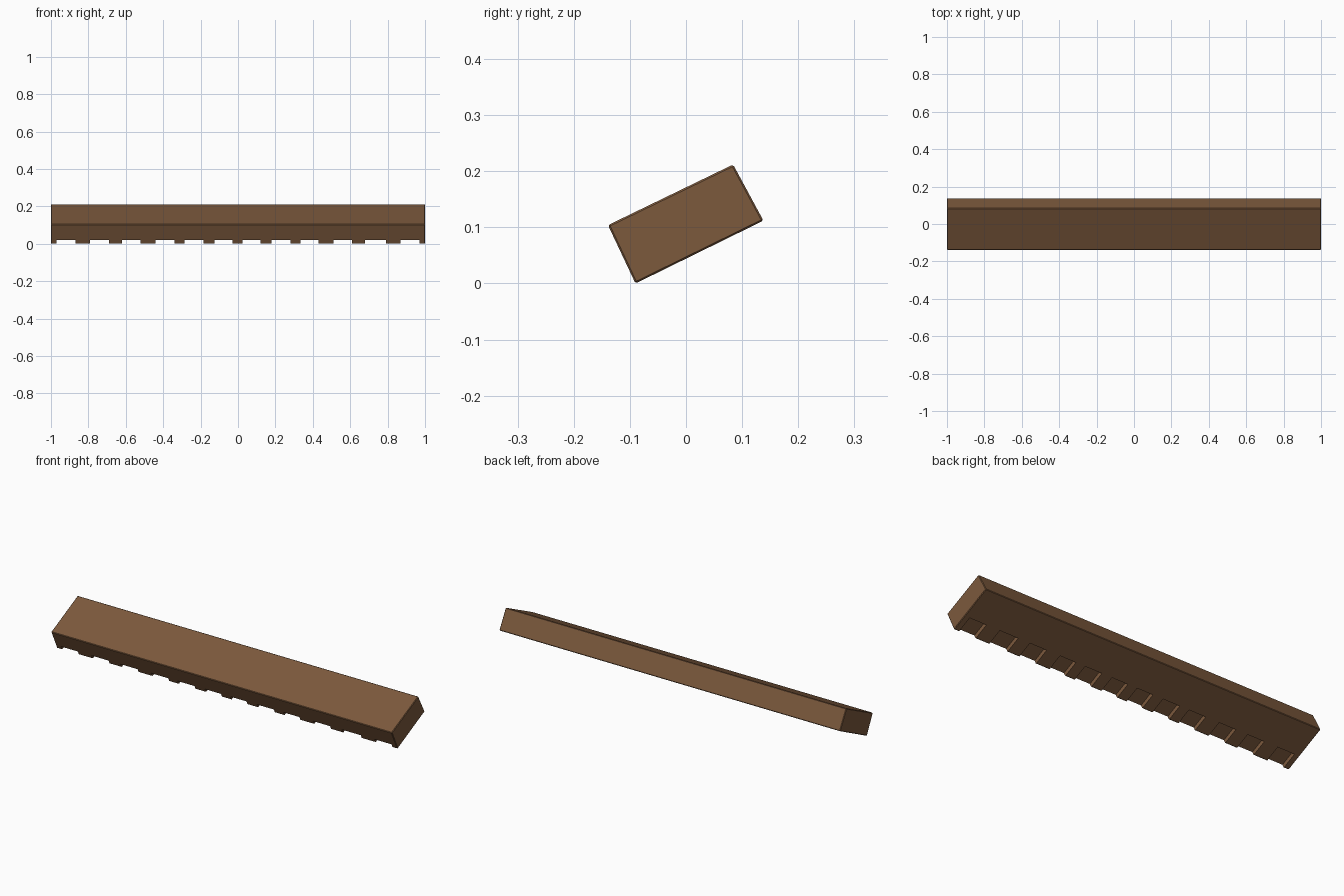
import bpy, bmesh
from mathutils import Vector

if "Cube" in bpy.data.objects:
    bpy.data.objects.remove(bpy.data.objects["Cube"])

wood = bpy.data.materials.new("brown wood")
wood.diffuse_color = (0.2, 0.1, 0.046, 1)
wood.use_nodes = True
wood.node_tree.nodes["Principled BSDF"].inputs["Base Color"].default_value = wood.diffuse_color


def prism(name, profile, x0, x1):
    """Extrude a (y, z) profile from x0 to x1."""
    bm = bmesh.new()
    face = bm.faces.new([bm.verts.new((x0, y, z)) for y, z in profile])
    ext = bmesh.ops.extrude_face_region(bm, geom=[face])["geom"]
    bmesh.ops.translate(bm, vec=(x1 - x0, 0, 0),
                        verts=[v for v in ext if isinstance(v, bmesh.types.BMVert)])
    bmesh.ops.recalc_face_normals(bm, faces=bm.faces)
    me = bpy.data.meshes.new(name)
    bm.to_mesh(me)
    bm.free()
    me.materials.append(wood)
    ob = bpy.data.objects.new(name, me)
    bpy.context.collection.objects.link(ob)
    return ob


# Tilted beam
low = Vector((-0.09, 0.0))
back = Vector((0.138, 0.112))
beam = prism("tilted_beam", [low, back, (0.084, 0.212), (-0.139, 0.104)], -1, 1)
bevel = beam.modifiers.new("soft edges", "BEVEL")
bevel.width = 0.003
bevel.segments = 1

# Notches along the lower front edge
u = (back - low).normalized()      # along the underside
n = Vector((-u.y, u.x))            # into the beam
a, b = -0.05, 0.085
depth = 0.022
section = [low + u * a - n * 0.03, low + u * b - n * 0.03,
           low + u * b + n * depth, low + u * a + n * depth]
gaps = [(-0.97, -0.87), (-0.79, -0.69), (-0.62, -0.52), (-0.44, -0.34),
        (-0.285, -0.185), (-0.125, -0.03), (0.025, 0.12), (0.18, 0.28),
        (0.335, 0.43), (0.51, 0.61), (0.68, 0.79), (0.87, 0.97)]
for i, (x0, x1) in enumerate(gaps):
    cutter = prism(f"notch_cutter_{i}", section, x0, x1)
    cutter.hide_render = True
    cutter.hide_viewport = True
    cut = beam.modifiers.new("notch", "BOOLEAN")
    cut.operation = "DIFFERENCE"
    cut.solver = "EXACT"
    cut.object = cutter
